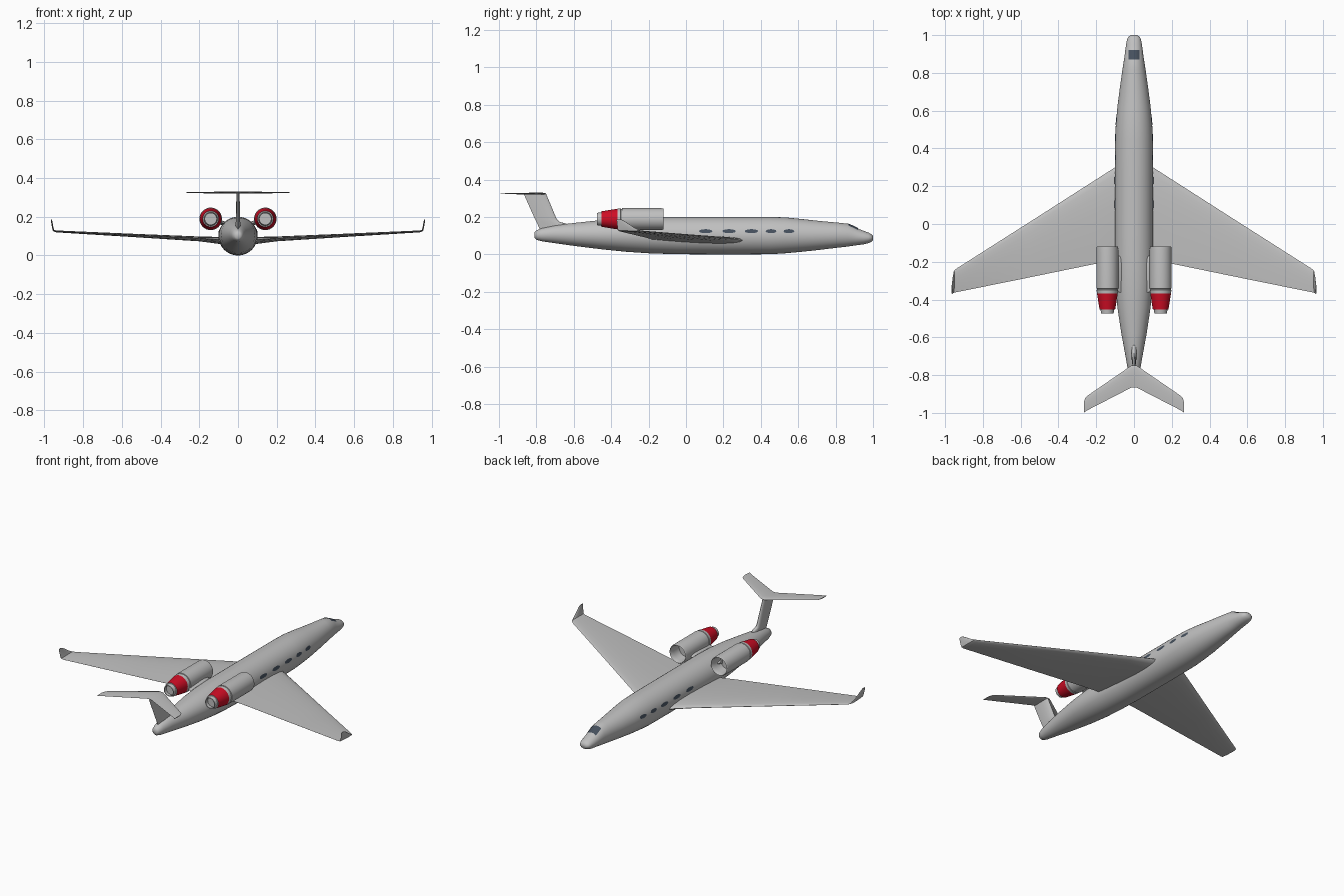
import bpy, bmesh, math
from mathutils import Vector as V


def material(name, rgb):
    m = bpy.data.materials.new(name)
    m.diffuse_color = (*rgb, 1)
    return m


GREY = material("light grey paint", (0.53, 0.53, 0.53))
RED = material("red paint", (0.62, 0.004, 0.018))
GLASS = material("dark glass", (0.06, 0.08, 0.11))


def finish(name, bm, mats, mirror=False, angle=35, recalc=True):
    if recalc:
        bmesh.ops.recalc_face_normals(bm, faces=bm.faces[:])
    me = bpy.data.meshes.new(name)
    bm.to_mesh(me)
    bm.free()
    ob = bpy.data.objects.new(name, me)
    bpy.context.collection.objects.link(ob)
    for m in mats:
        me.materials.append(m)
    if mirror:
        ob.modifiers.new("mirror", 'MIRROR')
    bpy.ops.object.select_all(action='DESELECT')
    ob.select_set(True)
    bpy.context.view_layer.objects.active = ob
    bpy.ops.object.shade_smooth_by_angle(angle=math.radians(angle))
    return ob


def loft(bm, rings, caps=True):
    """Skin closed rings of points, one band of quads per pair."""
    vs = [[bm.verts.new(p) for p in r] for r in rings]
    n = len(vs[0])
    bands = []
    for a, b in zip(vs, vs[1:]):
        bands.append([bm.faces.new((a[i], a[(i + 1) % n], b[(i + 1) % n], b[i])) for i in range(n)])
    if caps:
        bm.faces.new(vs[0])
        bm.faces.new(vs[-1][::-1])
    return bands


# Fuselage stations: y, half width, bottom z, top z
BODY = [
    (-0.81, 0.014, 0.088, 0.118), (-0.80, 0.024, 0.078, 0.128), (-0.77, 0.033, 0.070, 0.140),
    (-0.70, 0.045, 0.060, 0.156), (-0.58, 0.067, 0.043, 0.170), (-0.44, 0.088, 0.026, 0.185),
    (-0.32, 0.098, 0.014, 0.195), (-0.20, 0.101, 0.006, 0.199), (-0.05, 0.101, 0.001, 0.200),
    (0.25, 0.101, 0.0, 0.200), (0.45, 0.100, 0.001, 0.200), (0.53, 0.096, 0.006, 0.198),
    (0.62, 0.088, 0.014, 0.189), (0.72, 0.075, 0.025, 0.178), (0.82, 0.061, 0.037, 0.169),
    (0.865, 0.054, 0.042, 0.164), (0.89, 0.050, 0.046, 0.153), (0.92, 0.046, 0.050, 0.138),
    (0.95, 0.042, 0.054, 0.126), (0.975, 0.037, 0.060, 0.117), (0.99, 0.031, 0.067, 0.109),
    (1.0, 0.018, 0.077, 0.099),
]


def body_at(y):
    """Half width, half height and centre height of the fuselage at y."""
    for a, b in zip(BODY, BODY[1:]):
        if a[0] <= y <= b[0]:
            t = (y - a[0]) / (b[0] - a[0])
            w, lo, hi = (a[k] + (b[k] - a[k]) * t for k in (1, 2, 3))
            return w, (hi - lo) / 2, (hi + lo) / 2


# Fuselage
bm = bmesh.new()
rings = []
for y, w, lo, hi in BODY:
    rings.append([(w * math.cos(a), y, (lo + hi) / 2 + (hi - lo) / 2 * math.sin(a))
                  for a in (2 * math.pi * i / 40 for i in range(40))])
loft(bm, rings)
finish("fuselage", bm, [GREY], angle=50)

# Oval cabin windows lying on the skin
bm = bmesh.new()
for yc in (0.105, 0.23, 0.35, 0.455, 0.55):
    half = 0.036 if yc < 0.4 else 0.029
    pts = []
    for i in range(12):
        a = 2 * math.pi * i / 12
        y, z = yc + half * math.cos(a), 0.124 + 0.011 * math.sin(a)
        w, h, c = body_at(y)
        pts.append(bm.verts.new((w * math.sqrt(1 - ((z - c) / h) ** 2) + 0.002, y, z)))
    bm.faces.new(pts)
finish("cabin_windows", bm, [GLASS], mirror=True, recalc=False)

# Windshield following the top of the nose
bm = bmesh.new()
grid = []
for y in (0.869, 0.88, 0.89, 0.905, 0.919):
    w, h, c = body_at(y)
    grid.append([bm.verts.new((x, y + 0.001, c + h * math.sqrt(1 - (x / w) ** 2) + 0.002))
                 for x in (-0.03, -0.02, -0.01, 0, 0.01, 0.02, 0.03)])
for a, b in zip(grid, grid[1:]):
    for i in range(6):
        bm.faces.new((a[i], a[i + 1], b[i + 1], b[i]))
finish("windshield", bm, [GLASS], recalc=False)


def foil(lead, trail, thick, normal):
    """Closed airfoil ring from leading edge to trailing edge and back."""
    lead, trail, n = V(lead), V(trail), V(normal).normalized()
    steps = (0, 0.02, 0.08, 0.2, 0.4, 0.65, 0.85, 1.0)

    def half(t):
        return thick * (1.485 * math.sqrt(t) - 0.63 * t - 1.758 * t**2 + 1.4215 * t**3 - 0.5075 * t**4)

    top = [lead.lerp(trail, t) + n * half(t) for t in steps]
    low = [lead.lerp(trail, t) - n * half(t) for t in steps[:0:-1]]
    return top + low


def surface(name, stations, mirror=False):
    bm = bmesh.new()
    loft(bm, [foil(*s) for s in stations])
    return finish(name, bm, [GREY], mirror)


UP, SIDE = (0, 0, 1), (1, 0, 0)

# Swept main wing, curving up into the winglet
surface("wing", [
    ((0.03, 0.345, 0.070), (0.03, -0.175, 0.075), 0.042, UP),
    ((0.10, 0.300, 0.076), (0.10, -0.190, 0.082), 0.036, UP),
    ((0.20, 0.236, 0.084), (0.20, -0.210, 0.089), 0.025, UP),
    ((0.55, 0.012, 0.103), (0.55, -0.282, 0.106), 0.017, UP),
    ((0.94, -0.236, 0.124), (0.94, -0.361, 0.125), 0.010, UP),
    ((0.953, -0.248, 0.129), (0.953, -0.364, 0.129), 0.009, (-0.7, 0, 0.7)),
    ((0.957, -0.275, 0.142), (0.957, -0.366, 0.142), 0.008, (-1, 0, 0.15)),
    ((0.963, -0.325, 0.176), (0.963, -0.370, 0.176), 0.007, (-1, 0, 0.12)),
    ((0.964, -0.345, 0.186), (0.964, -0.371, 0.186), 0.005, (-1, 0, 0.12)),
], mirror=True)

# Tail fin with a flared root
surface("tail_fin", [
    ((0, -0.62, 0.110), (0, -0.770, 0.110), 0.026, SIDE),
    ((0, -0.64, 0.164), (0, -0.795, 0.164), 0.026, SIDE),
    ((0, -0.675, 0.174), (0, -0.800, 0.174), 0.024, SIDE),
    ((0, -0.692, 0.190), (0, -0.808, 0.190), 0.022, SIDE),
    ((0, -0.748, 0.324), (0, -0.868, 0.324), 0.017, SIDE),
])

# Swept tailplane on top of the fin
tips = [(0.012, -0.748, -0.865, 0.011), (0.245, -0.908, -0.985, 0.006),
        (0.259, -0.922, -0.994, 0.005), (0.265, -0.945, -1.0, 0.004)]
surface("tailplane", [((s * x, le, 0.325), (s * x, te, 0.325), th, UP)
                      for s, row in ((-1, tips[::-1]), (1, tips)) for x, le, te, th in row])

# Engine profile from inside the intake to inside the nozzle: y, radius
NACELLE = [(-0.20, 0.012), (-0.20, 0.046), (-0.15, 0.049), (-0.125, 0.051), (-0.119, 0.054),
           (-0.123, 0.057), (-0.14, 0.0585), (-0.342, 0.0585), (-0.343, 0.054), (-0.348, 0.054),
           (-0.349, 0.057), (-0.367, 0.055), (-0.452, 0.0415), (-0.453, 0.036), (-0.475, 0.033),
           (-0.475, 0.029), (-0.455, 0.029), (-0.455, 0.008)]
bm = bmesh.new()
rings = [[(0.141 + r * math.cos(a), y, 0.189 + r * math.sin(a))
          for a in (2 * math.pi * i / 32 for i in range(32))] for y, r in NACELLE]
for face in loft(bm, rings)[11]:
    face.material_index = 1
finish("engine", bm, [GREY, RED], mirror=True, angle=30)

# Pylon joining each engine to the fuselage
surface("engine_pylon", [
    ((0.05, -0.17, 0.155), (0.05, -0.37, 0.155), 0.026, UP),
    ((0.11, -0.17, 0.180), (0.11, -0.35, 0.180), 0.024, UP),
], mirror=True)
